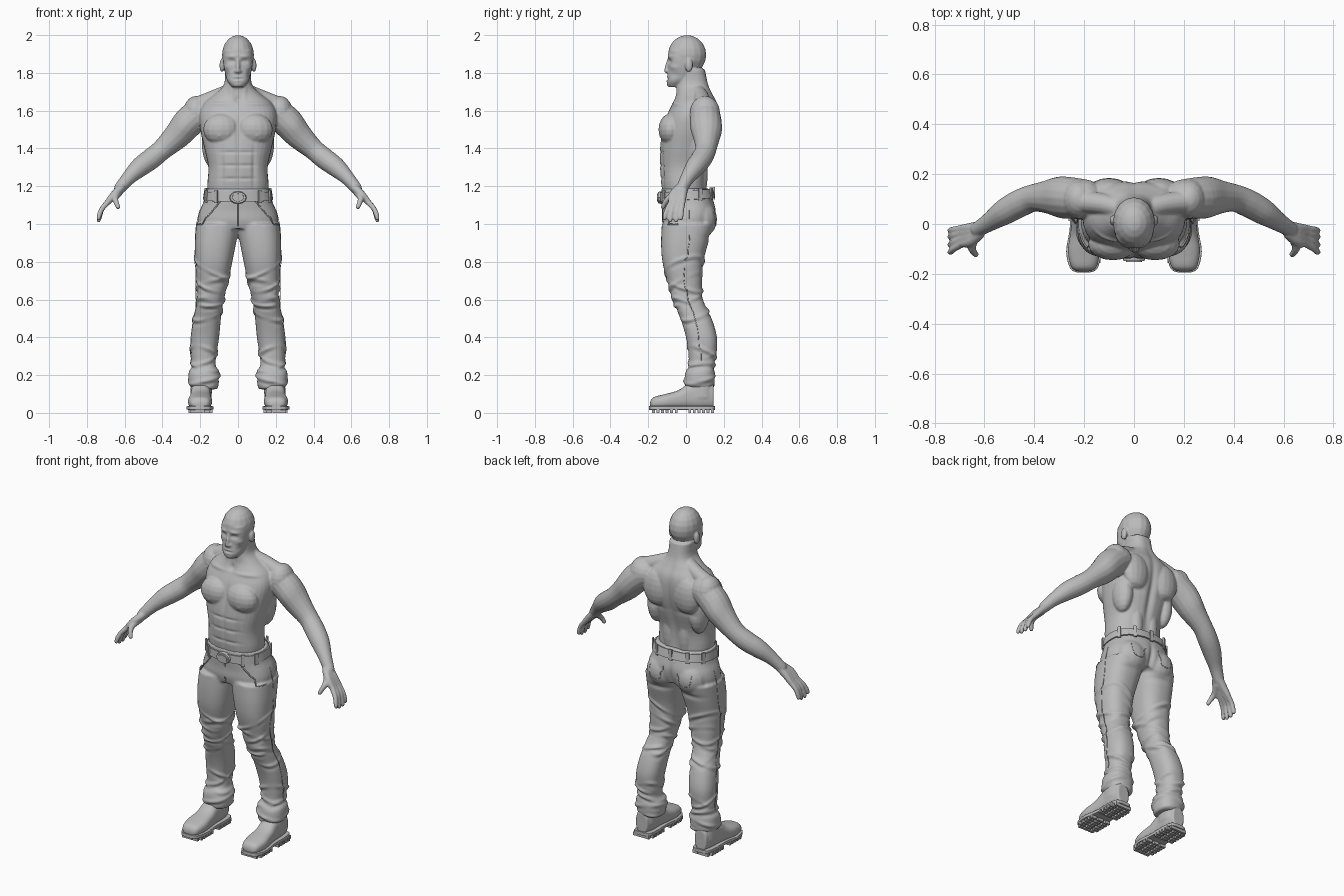
import bpy, bmesh, math
from math import sin, cos, pi, exp
from mathutils import Matrix, Vector
from mathutils.bvhtree import BVHTree

cube = bpy.data.objects.get("Cube")
if cube:
    bpy.data.objects.remove(cube)

grey = bpy.data.materials.new("plain grey")
grey.use_nodes = True
tone = (.5, .5, .5, 1)
grey.diffuse_color = tone
grey.node_tree.nodes["Principled BSDF"].inputs["Base Color"].default_value = tone
SIDES = (1, -1)


def add_object(name, data):
    data.materials.clear()
    data.materials.append(grey)
    obj = bpy.data.objects.new(name, data)
    bpy.context.collection.objects.link(obj)
    return obj


def from_bmesh(name, bm):
    bmesh.ops.recalc_face_normals(bm, faces=bm.faces)
    mesh = bpy.data.meshes.new(name)
    bm.to_mesh(mesh)
    bm.free()
    return add_object(name, mesh)


def spline(points, steps):
    """Smooth curve through tuples of any length."""
    result = []
    last = len(points) - 1
    for i in range(last):
        a, b, c, d = (points[min(max(i + k, 0), last)] for k in (-1, 0, 1, 2))
        for s in range(steps):
            t = s / steps
            result.append(tuple(
                q + .5 * t * (r - p + t * (2 * p - 5 * q + 4 * r - w + t * (3 * (q - r) + w - p)))
                for p, q, r, w in zip(a, b, c, d)))
    return result + [tuple(points[-1])]


def rim(angle, u0, u1, v0, v1, power):
    """Point on a rounded cross-section that fills the given extents."""
    def bend(f):
        return math.copysign(abs(f) ** (2 / power), f)
    return ((u0 + u1 + (u1 - u0) * bend(cos(angle))) / 2,
            (v0 + v1 + (v1 - v0) * bend(sin(angle))) / 2)


def skin_loops(bm, loops, capped=True):
    for low, high in zip(loops, loops[1:]):
        for k in range(len(low)):
            bm.faces.new((low[k - 1], low[k], high[k], high[k - 1]))
    if capped:
        bm.faces.new(loops[0])
        bm.faces.new(loops[-1])


def loft(bm, rings, side=1, along_y=False, power=2.4, steps=4, capped=True, count=36):
    loops = []
    for t, *extent in spline(rings, steps):
        loop = []
        for k in range(count):
            u, v = rim(2 * pi * k / count, *extent, power)
            loop.append(bm.verts.new((side * u, t, v) if along_y else (side * u, v, t)))
        loops.append(loop)
    skin_loops(bm, loops, capped)


def centred(rings):
    return [(z, -half, half, front, back) for z, half, front, back in rings]


def ball(bm, centre, radii, side=1):
    x, y, z = centre
    matrix = Matrix.Translation((side * x, y, z)) @ Matrix.Diagonal((*radii, 1))
    bmesh.ops.create_uvsphere(bm, u_segments=16, v_segments=10, radius=1, matrix=matrix)


def limb(bm, points, side=1, steps=4, count=16):
    """Round tapering tube with rounded ends."""
    path = [(Vector((side * x, y, z)), r) for x, y, z, r in spline(points, steps)]
    loops = []
    for i, (centre, r) in enumerate(path):
        along = path[min(i + 1, len(path) - 1)][0] - path[max(i - 1, 0)][0]
        across = along.cross(Vector((0, 1, 0))).normalized()
        other = along.cross(across).normalized()
        angles = [2 * pi * k / count for k in range(count)]
        loops.append([bm.verts.new(centre + r * (across * cos(a) + other * sin(a))) for a in angles])
    skin_loops(bm, loops)
    for centre, r in (path[0], path[-1]):
        ball(bm, centre, (r, r, r))


def box(bm, centre, size, turn=0):
    matrix = Matrix.Translation(centre) @ Matrix.Rotation(turn, 4, "Z") @ Matrix.Diagonal((*size, 1))
    bmesh.ops.create_cube(bm, size=1, matrix=matrix)


def fuse(name, bm, voxel, rounds):
    """Merge overlapping volumes into one smooth skin."""
    rough = from_bmesh(name, bm)
    remesh = rough.modifiers.new("fuse", "REMESH")
    remesh.mode, remesh.voxel_size = "VOXEL", voxel
    soften = rough.modifiers.new("soften", "SMOOTH")
    soften.factor, soften.iterations = .5, rounds
    graph = bpy.context.evaluated_depsgraph_get()
    mesh = bpy.data.meshes.new_from_object(rough.evaluated_get(graph))
    bpy.data.objects.remove(rough)
    mesh.shade_smooth()
    return add_object(name, mesh)


def sculpt(obj, brushes):
    """Mirrored soft brushes: centre, radii, height along the normal."""
    moves = []
    for v in obj.data.vertices:
        x, y, z = abs(v.co.x), v.co.y, v.co.z
        lift = 0
        for (cx, cy, cz), (rx, ry, rz), height in brushes:
            if abs(z - cz) < 2.5 * rz and abs(x - cx) < 2.5 * rx:
                lift += height * exp(-((x - cx) / rx) ** 2 - ((y - cy) / ry) ** 2 - ((z - cz) / rz) ** 2)
        if lift:
            moves.append((v, v.normal * lift))
    for v, move in moves:
        v.co += move


# Bare upper body: trunk, neck and head
bm = bmesh.new()
loft(bm, centred([(1.1, .15, -.11, .11), (1.2, .162, -.13, .105), (1.3, .157, -.138, .113),
                  (1.4, .178, -.138, .14), (1.5, .2, -.125, .165), (1.58, .205, -.1, .172),
                  (1.64, .18, -.07, .165), (1.69, .12, -.05, .14), (1.74, .074, -.05, .118),
                  (1.82, .068, -.04, .1)]))
loft(bm, centred([(1.725, .028, -.092, -.04), (1.75, .052, -.1, 0), (1.78, .066, -.098, .03),
                  (1.82, .073, -.094, .05), (1.87, .079, -.094, .06), (1.92, .076, -.09, .06)]))
ball(bm, (0, .006, 1.895), (.085, .102, .105))
limb(bm, [(0, -.09, 1.872, .009), (0, -.101, 1.835, .01), (0, -.105, 1.81, .011)])
for s in SIDES:
    ball(bm, (.011, -.097, 1.808), (.009, .011, .008), s)   # nostril
    ball(bm, (.085, .015, 1.84), (.013, .021, .036), s)     # ear
    ball(bm, (.085, -.08, 1.5), (.1, .066, .085), s)        # chest muscle
    ball(bm, (.1, .135, 1.54), (.085, .05, .11), s)         # shoulder blade
    ball(bm, (.14, .07, 1.43), (.052, .07, .13), s)         # side of back
    ball(bm, (.05, .08, 1.27), (.04, .035, .14), s)         # lower back
    ball(bm, (.222, .1, 1.59), (.068, .08, .088), s)        # shoulder
    limb(bm, [(.05, .06, 1.7, .04), (.12, .08, 1.67, .042), (.2, .09, 1.635, .045)], s)
    # Arm from shoulder to wrist
    limb(bm, [(.2, .1, 1.59, .08), (.26, .105, 1.54, .082), (.32, .108, 1.47, .072),
              (.4, .105, 1.395, .056), (.46, .082, 1.345, .056), (.52, .048, 1.3, .052),
              (.58, .008, 1.243, .038), (.625, -.02, 1.19, .031)], s)
    # Palm, fingers and thumb
    for y in (-.078, -.058, -.036, -.018):
        limb(bm, [(.62, y * .5, 1.19, .022), (.655, y * .9, 1.155, .021), (.69, y, 1.115, .016)], s)
        reach = .012 if -.07 < y < -.03 else 0
        limb(bm, [(.688, y, 1.117, .0155), (.72, y * 1.25, 1.08, .0135),
                  (.733, y * 1.4, 1.05 - reach, .013), (.738, y * 1.45, 1.03 - reach, .011)], s)
    limb(bm, [(.63, -.035, 1.17, .022), (.65, -.085, 1.14, .018), (.645, -.11, 1.115, .014),
              (.635, -.122, 1.09, .012)], s)
skin = fuse("upper_body", bm, .0053, 4)

# Muscle grooves and swellings
muscle = [((0, -.14, 1.31), (.01, .06, .13), -.006),
          ((.085, -.13, 1.29), (.012, .06, .11), -.006),
          ((0, -.14, 1.5), (.014, .06, .08), -.008),
          ((0, .14, 1.43), (.02, .09, .22), -.013),
          ((.1, -.14, 1.465), (.008, .03, .008), .003),
          ((.1, -.05, 1.635), (.07, .04, .01), .007),
          ((0, -.06, 1.66), (.016, .03, .018), -.01),
          ((.035, -.03, 1.7), (.012, .04, .04), .005),
          ((.12, .17, 1.43), (.07, .05, .016), -.007),
          ((.3, .03, 1.51), (.05, .04, .05), .006),
          ((.31, .18, 1.5), (.06, .05, .06), .007)]
muscle += [((.04, -.14, z), (.05, .05, .008), -.005) for z in (1.24, 1.31, 1.38)]
face = [((.035, -.09, 1.861), (.019, .03, .011), -.013),
        ((.035, -.08, 1.86), (.01, .03, .007), .006),
        ((.034, -.09, 1.887), (.03, .03, .009), .006),
        ((0, -.1, 1.768), (.024, .03, .005), -.006),
        ((0, -.1, 1.778), (.02, .03, .005), .004),
        ((0, -.1, 1.758), (.018, .03, .005), .004),
        ((0, -.1, 1.737), (.02, .03, .012), .004),
        ((.06, -.06, 1.79), (.018, .04, .02), -.006),
        ((.06, -.065, 1.83), (.02, .03, .012), .004)]
sculpt(skin, muscle + face)

# Trousers: hips, seat and legs
bm = bmesh.new()
loft(bm, centred([(.975, .2, -.115, .13), (1.02, .213, -.126, .15), (1.07, .203, -.126, .157),
                  (1.12, .182, -.13, .147), (1.187, .172, -.131, .127)]))
leg = [(.125, .112, .245, .005, .138), (.165, .1, .262, -.008, .152), (.22, .1, .26, -.002, .152),
       (.25, .118, .246, .014, .15), (.32, .112, .25, .012, .162), (.4, .1, .25, 0, .164),
       (.5, .09, .235, -.03, .136), (.6, .074, .217, -.074, .09), (.7, .05, .221, -.1, .086),
       (.8, .03, .226, -.125, .092), (.9, .01, .228, -.132, .118), (1, -.01, .222, -.128, .148)]
for s in SIDES:
    loft(bm, leg, s)
    ball(bm, (.095, .085, 1.025), (.095, .08, .095), s)
trousers = fuse("trousers", bm, .0075, 4)
sculpt(trousers, [((0, .15, 1.02), (.014, .06, .08), -.014), ((.1, .13, .93), (.08, .05, .014), -.007)])

# Cloth folds: height and two slopes
folds = [(.79, .3, .5), (.71, .5, .3), (.66, -.3, -.2), (.6, .4, 0), (.56, -.4, .3), (.52, .3, -.3),
         (.33, -.4, .3), (.28, .5, -.3), (.235, .1, .2), (.18, .2, -.2), (.14, 0, .1)]
for v in trousers.data.vertices:
    x, y, z = abs(v.co.x), v.co.y, v.co.z
    lift = 0
    for height, slope_y, slope_x in folds:
        gap = z - height - slope_y * (y - .03) - slope_x * (x - .15)
        if abs(gap) < .05:
            wave = .55 + .45 * sin(30 * x + 25 * y + 50 * height)
            lift += .009 * wave * (exp(-(gap / .011) ** 2) - .5 * exp(-((gap + .02) / .012) ** 2))
    v.co += Vector((v.co.x - math.copysign(.16, v.co.x), y - .04, 0)).normalized() * lift

# Raised seams laid on the cloth
bm = bmesh.new()
bm.from_mesh(trousers.data)
cloth = BVHTree.FromBMesh(bm)
bm.free()


def seam(name, points, radius=.002):
    for s in SIDES:
        curve = bpy.data.curves.new(name, "CURVE")
        curve.dimensions, curve.bevel_depth, curve.bevel_resolution = "3D", radius, 1
        path = [cloth.find_nearest(Vector((s * x, y, z)))[0] for x, y, z in spline(points, 6)]
        line = curve.splines.new("POLY")
        line.points.add(len(path) - 1)
        for point, place in zip(line.points, path):
            point.co = (*place, 1)
        add_object(name, curve)


seam("front_pocket_edge", [(.11, -.17, 1.12), (.15, -.16, 1.085), (.2, -.12, 1.04), (.24, -.05, 1.015)], .004)
seam("side_seam", [(.27, .02, 1.1), (.27, .02, .9), (.27, -.01, .7), (.28, .05, .5), (.29, .08, .26)])
seam("back_pocket_edge", [(.05, .2, 1.09), (.055, .2, 1), (.1, .2, .985), (.15, .2, 1), (.16, .18, 1.09)])
seam("fly_seam", [(.003, -.17, 1.11), (.003, -.17, 1.05), (.003, -.15, .98)])

# Belt, loops and buckle
TILT = .07
bm = bmesh.new()
loft(bm, centred([(1.128, .186, -.138, .154), (1.176, .179, -.137, .142)]), capped=False, steps=2, count=72)
for v in bm.verts:
    v.co.z += TILT * v.co.y
belt = from_bmesh("belt", bm)
belt.modifiers.new("thickness", "SOLIDIFY").thickness = .008
bm = bmesh.new()
for degrees in (25, 60, 90, 120, 155, 205, 235, 305, 335):
    angle = math.radians(degrees)
    x, y = rim(angle, -.184, .184, -.14, .15, 2.4)
    box(bm, (x, y, 1.152 + TILT * y), (.008, .02, .066), angle)
from_bmesh("belt_loops", bm)
bm = bmesh.new()
for width, height, depth in ((.048, .034, .02), (.036, .023, .03)):
    matrix = Matrix.Translation((0, -.138, 1.14)) @ Matrix.Diagonal((width, 1, height, 1)) @ Matrix.Rotation(pi / 2, 4, "X")
    bmesh.ops.create_cone(bm, cap_ends=True, segments=12, radius1=1, radius2=.88, depth=depth, matrix=matrix)
from_bmesh("buckle", bm)

# Boots with treaded soles
foot = [(-.19, .175, .228, .03, .058), (-.172, .15, .252, .022, .083), (-.11, .137, .265, .02, .1),
        (-.04, .142, .256, .02, .12), (.02, .145, .25, .02, .16), (.09, .145, .248, .02, .17),
        (.146, .16, .235, .025, .15)]
sole = [(y, x, w, .016, .036) for y, x, w in (
    (-.195, .178, .226), (-.178, .147, .256), (-.11, .13, .272), (-.02, .138, .258),
    (.08, .136, .258), (.14, .145, .248), (.154, .17, .222))]
for s, word in zip(SIDES, ("left", "right")):
    bm = bmesh.new()
    loft(bm, foot, s, along_y=True, power=2.6)
    loft(bm, [(.08, .14, .252, 0, .146), (.14, .138, .25, .005, .142), (.2, .145, .24, .01, .14)], s)
    fuse(word + "_boot", bm, .006, 3)
    bm = bmesh.new()
    loft(bm, sole, s, along_y=True, power=9)
    for k in range(14):
        y = -.172 + .024 * k
        if -.04 < y < .01:
            continue
        inset = .012 if k in (0, 13) else 0
        for x in (.152 + inset, .2, .246 - inset):
            box(bm, (s * x, y, .01), (.034, .015, .02))
    from_bmesh(word + "_sole", bm)
